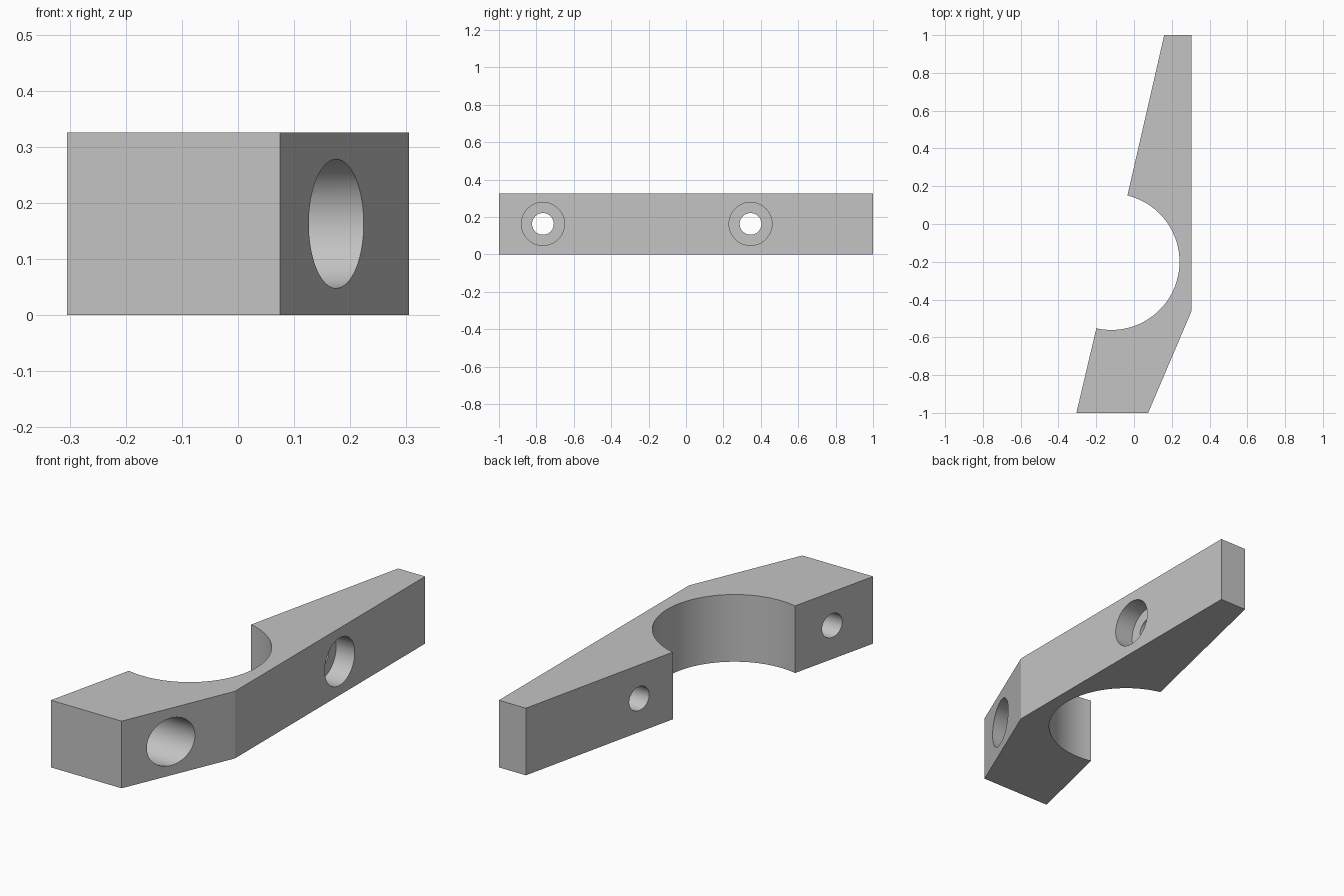
import bpy, bmesh, math
from mathutils import Matrix

cube = bpy.data.objects.get("Cube")
if cube:
    bpy.data.objects.remove(cube, do_unlink=True)

HEIGHT = 0.326
MID = HEIGHT / 2

grey = bpy.data.materials.new("plain_grey")
grey.use_nodes = True
colour = (0.55, 0.55, 0.55, 1)
grey.diffuse_color = colour
grey.node_tree.nodes["Principled BSDF"].inputs["Base Color"].default_value = colour


def make_object(name, bm):
    mesh = bpy.data.meshes.new(name)
    bmesh.ops.recalc_face_normals(bm, faces=bm.faces)
    bm.to_mesh(mesh)
    bm.free()
    mesh.materials.append(grey)
    obj = bpy.data.objects.new(name, mesh)
    bpy.context.collection.objects.link(obj)
    return obj


# Bracket outline: straight outer edges, then the round saddle
cx, cy, r = -0.12, -0.2, 0.361
outline = [(0.16, 1), (0.305, 1), (0.305, -0.46), (0.075, -1), (-0.305, -1)]
start = math.atan2(-0.555 - cy, -0.2 - cx)
end = math.atan2(0.15 - cy, -0.035 - cx)
steps = 48
for i in range(steps + 1):
    a = start + (end - start) * i / steps
    outline.append((cx + r * math.cos(a), cy + r * math.sin(a)))

bm = bmesh.new()
base = bm.faces.new([bm.verts.new((x, y, 0)) for x, y in outline])
top = bmesh.ops.extrude_face_region(bm, geom=[base])["geom"]
bmesh.ops.translate(bm, vec=(0, 0, HEIGHT),
                    verts=[v for v in top if isinstance(v, bmesh.types.BMVert)])
bracket = make_object("clamp_bracket", bm)


# Bolt holes with counterbores, drilled along x
def drill(name, y, radius, x0, x1):
    bm = bmesh.new()
    place = Matrix.Translation(((x0 + x1) / 2, y, MID)) @ Matrix.Rotation(math.pi / 2, 4, "Y")
    bmesh.ops.create_cone(bm, cap_ends=True, segments=64, radius1=radius,
                          radius2=radius, depth=x1 - x0, matrix=place)
    cutter = make_object(name, bm)
    mod = bracket.modifiers.new(name, "BOOLEAN")
    mod.operation = "DIFFERENCE"
    mod.solver = "EXACT"
    mod.object = cutter
    return cutter


cutters = []
for label, y, floor in (("front", -0.765, -0.055), ("back", 0.345, 0.205)):
    cutters.append(drill(label + "_bolt_hole", y, 0.058, -0.5, 0.5))
    cutters.append(drill(label + "_counterbore", y, 0.115, floor, 0.6))

# Apply the cuts and discard the cutters
bpy.ops.object.select_all(action="DESELECT")
bracket.select_set(True)
bpy.context.view_layer.objects.active = bracket
for mod in list(bracket.modifiers):
    bpy.ops.object.modifier_apply(modifier=mod.name)
for cutter in cutters:
    bpy.data.objects.remove(cutter, do_unlink=True)
bpy.ops.object.shade_smooth_by_angle(angle=math.radians(20))
